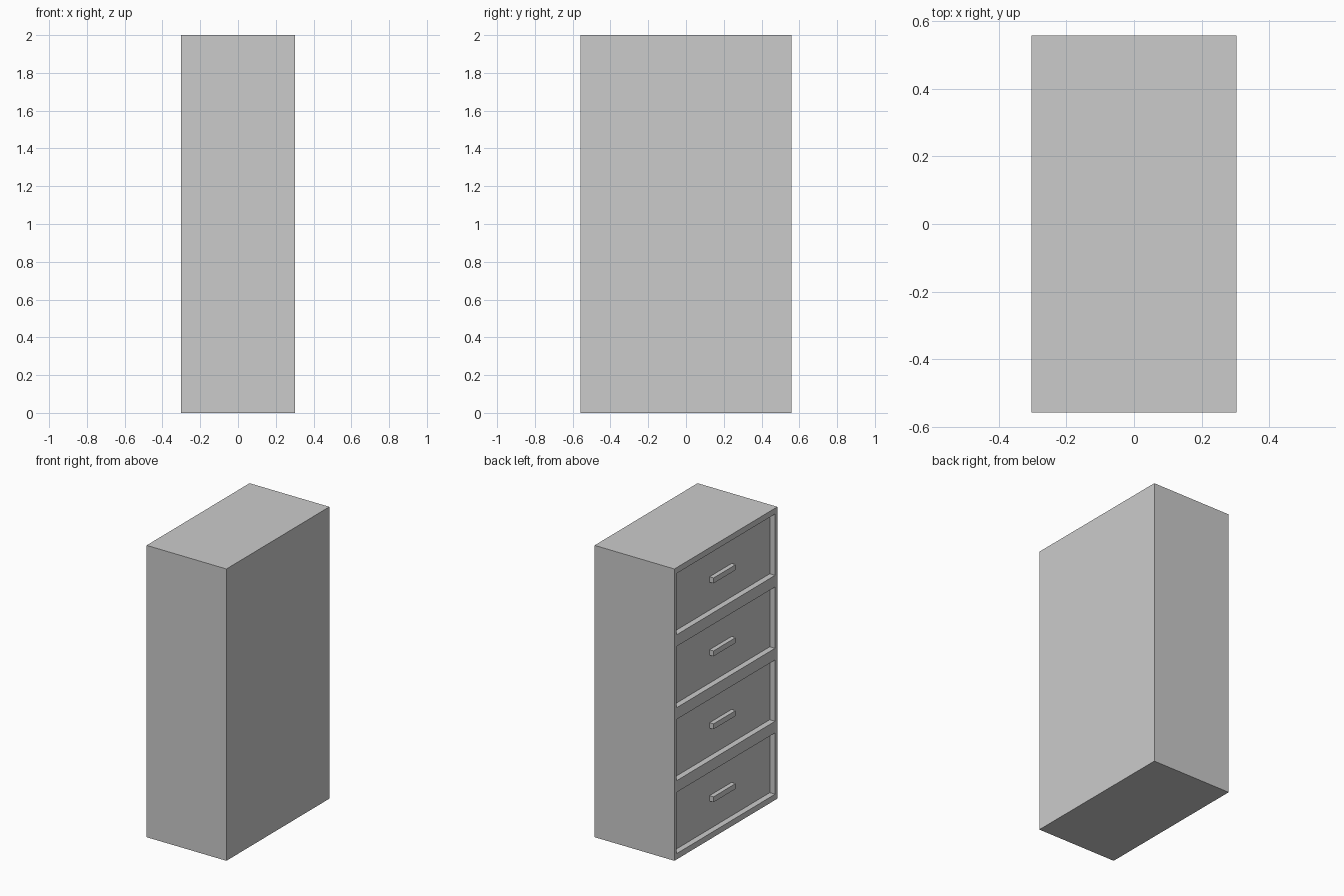
import bpy

if "Cube" in bpy.data.objects:
    bpy.data.objects.remove(bpy.data.objects["Cube"])

# Overall size; the drawers are on the -x side
W, D, H = 0.605, 1.115, 2.0
DRAWERS = 4
CELL = H / DRAWERS
OPEN_Y, OPEN_Z, DEPTH = 1.065, 0.42, 0.04

grey = bpy.data.materials.new("plain_grey")
grey.diffuse_color = (0.6, 0.6, 0.6, 1)
grey.use_nodes = True
grey.node_tree.nodes["Principled BSDF"].inputs["Base Color"].default_value = grey.diffuse_color


def box(name, x0, x1, y, z, dy, dz):
    """Box from x0 to x1, centred on y and z."""
    bpy.ops.mesh.primitive_cube_add(size=1, location=((x0 + x1) / 2, y, z))
    ob = bpy.context.object
    ob.name = name
    ob.scale = (x1 - x0, dy, dz)
    bpy.ops.object.transform_apply(location=False, rotation=False, scale=True)
    ob.data.materials.append(grey)
    return ob


# Cabinet body
face = -W / 2
cabinet = box("cabinet", face, W / 2, 0, H / 2, D, H)

for i in range(DRAWERS):
    z = (i + 0.5) * CELL
    # Recessed drawer front
    cutter = box(f"drawer_cutter_{i + 1}", face - 0.1, face + DEPTH, 0, z, OPEN_Y, OPEN_Z)
    cutter.hide_render = True
    cutter.hide_viewport = True
    cut = cabinet.modifiers.new(f"drawer_recess_{i + 1}", 'BOOLEAN')
    cut.operation = 'DIFFERENCE'
    cut.solver = 'EXACT'
    cut.object = cutter
    # Handle bar, kept inside the outer face
    box(f"drawer_handle_{i + 1}", face + 0.01, face + DEPTH + 0.002, 0, z, 0.24, 0.037)
